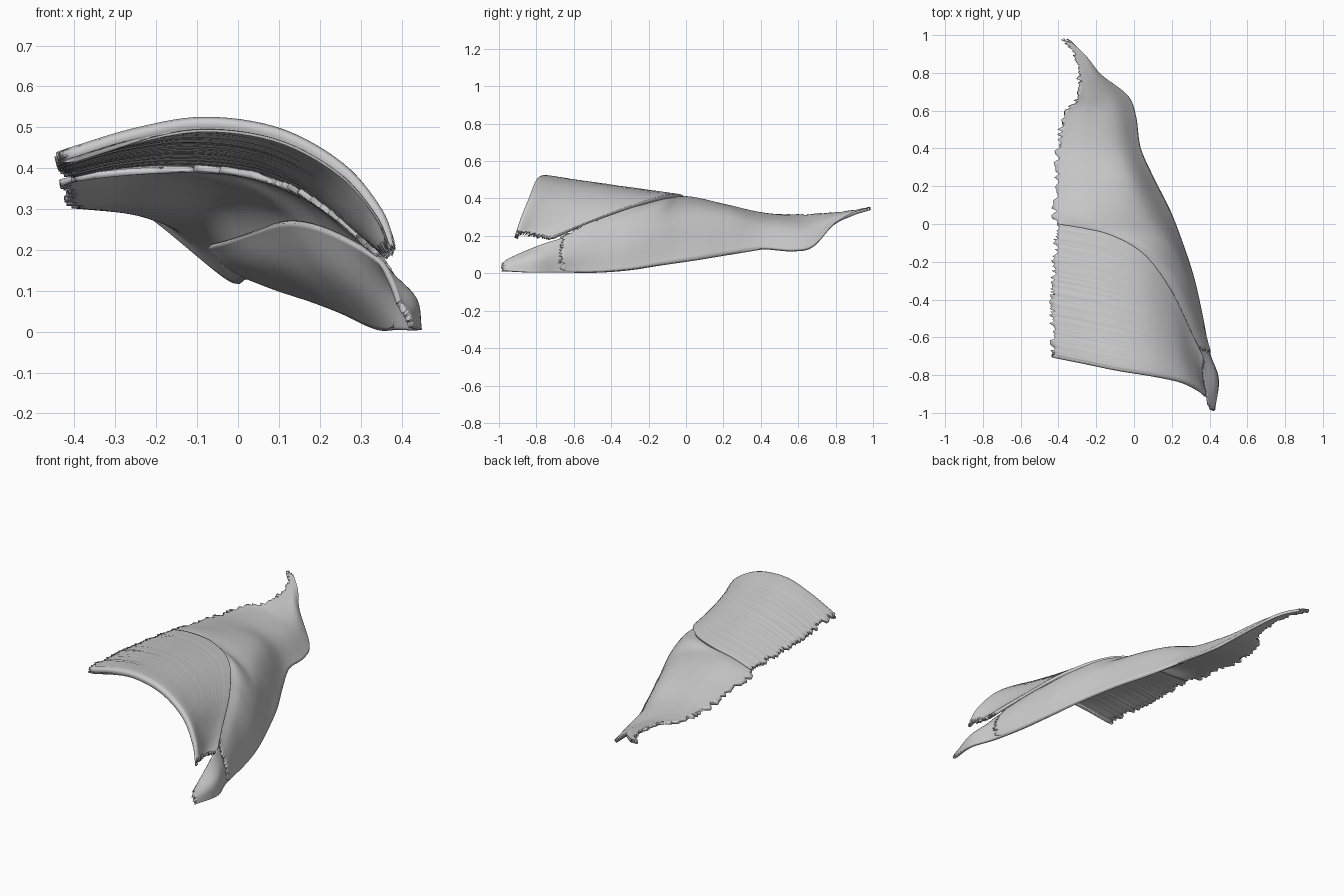
import bpy, random
from mathutils import Vector

if "Cube" in bpy.data.objects:
    bpy.data.objects.remove(bpy.data.objects["Cube"])

random.seed(4)


def spline(pts, n):
    """Resample a few points into n smooth Catmull-Rom samples."""
    p = [2 * pts[0] - pts[1]] + pts + [2 * pts[-1] - pts[-2]]
    out = []
    for i in range(n):
        s = i / (n - 1) * (len(pts) - 1)
        k = min(int(s), len(pts) - 2)
        t = s - k
        a, b, c, d = p[k:k + 4]
        out.append(0.5 * (2 * b + (c - a) * t + (2 * a - 5 * b + 4 * c - d) * t ** 2
                          + (3 * b - a - 3 * c + d) * t ** 3))
    return out


def fray(edge, inside, amount):
    """Push an edge vertex in or out along its fibre."""
    edge += (edge - inside).normalized() * random.uniform(-amount, amount)


def sheet(name, rows, nu, nv, thick, frayed=(), ripple=0.0):
    """Loft rows of points into a thick sheet; fray the chosen ends."""
    rows = [spline(r, nv) for r in rows]
    cols = [spline([r[j] for r in rows], nu) for j in range(nv)]
    g = [[cols[j][i].copy() for j in range(nv)] for i in range(nu)]
    for i in range(nu):
        w = random.uniform(-ripple, ripple)
        for j in range(nv):
            g[i][j].z += w * (1 - j / (nv - 1))
        if "start" in frayed:
            fray(g[i][0], g[i][2].copy(), .018)
        if "end" in frayed:
            fray(g[i][-1], g[i][-3].copy(), .018)
    for j in range(nv):
        if "first" in frayed:
            fray(g[0][j], g[2][j].copy(), .02)
        if "last" in frayed:
            fray(g[-1][j], g[-3][j].copy(), .02)
    faces = [(i * nv + j, i * nv + j + 1, (i + 1) * nv + j + 1, (i + 1) * nv + j)
             for i in range(nu - 1) for j in range(nv - 1)]
    me = bpy.data.meshes.new(name)
    me.from_pydata([v for r in g for v in r], [], faces)
    ob = bpy.data.objects.new(name, me)
    bpy.context.collection.objects.link(ob)
    m = ob.modifiers.new("thickness", "SOLIDIFY")
    m.thickness, m.offset = thick, 0
    bpy.context.view_layer.objects.active = ob
    ob.select_set(True)
    bpy.ops.object.shade_smooth_by_angle(angle=0.9)
    ob.select_set(False)
    return ob


# Upper muscle head: fibres arch from the straight inner border to the tendon
front = [(-.425, -.685, .435), (-.25, -.72, .488), (-.08, -.755, .515), (.1, -.785, .488),
         (.25, -.82, .405), (.34, -.865, .30), (.375, -.895, .215)]
back = [(-.40, 0, .385), (-.28, -.02, .407), (-.12, -.06, .414), (.05, -.16, .395),
        (.19, -.35, .335), (.295, -.57, .25), (.365, -.71, .19)]
rows = []
for k in range(6):
    t = k / 5
    bow = Vector((-.015 * 4 * t * (1 - t), 0, 0))
    rows.append([Vector(a).lerp(Vector(b), t) + bow for a, b in zip(front, back)])
# front rim rolls slightly under
rows.insert(0, [v + Vector((0, -.012, -.022)) for v in rows[0]])
sheet("upper_muscle_head", rows, 110, 40, .02, ("start", "end"), .0012)

# Lower muscle head, outer layer: y at both ends, then four (x, z) points per row
outer = [
    (.975, .965, -.375, .345, -.36, .343, -.345, .341, -.33, .34),
    (.90, .89, -.31, .33, -.29, .327, -.275, .322, -.255, .315),
    (.80, .79, -.29, .318, -.25, .31, -.21, .295, -.18, .26),
    (.68, .68, -.29, .308, -.21, .285, -.12, .235, -.04, .145),
    (.57, .57, -.37, .307, -.24, .292, -.10, .24, .005, .122),
    (.40, .40, -.405, .315, -.25, .315, -.08, .265, .03, .132),
    (.20, .24, -.405, .345, -.23, .36, -.02, .31, .10, .105),
    (-.02, .06, -.395, .376, -.20, .402, .06, .315, .19, .075),
    (-.10, -.14, -.09, .400, .06, .368, .19, .245, .265, .045),
    (-.25, -.30, .10, .365, .20, .30, .275, .18, .315, .02),
    (-.45, -.48, .225, .295, .29, .225, .335, .12, .355, .007),
    (-.66, -.67, .335, .20, .37, .145, .395, .08, .39, .01),
]
rows = [[Vector((r[2 + 2 * i], r[0] + (r[1] - r[0]) * i / 3, r[3 + 2 * i])) for i in range(4)]
        for r in outer]
sheet("lower_muscle_head", rows, 140, 36, .016, ("start", "first", "last"))

# Folded inner layer behind the outer margin, running on to the tendon tip
inner = [
    (-.97, .395, .065, .415, .04, .425, .012),
    (-.82, .37, .13, .43, .08, .442, .004),
    (-.68, .34, .18, .385, .095, .395, .005),
    (-.48, .26, .23, .295, .12, .355, .006),
    (-.30, .18, .262, .225, .145, .315, .02),
    (-.14, .11, .268, .175, .15, .265, .045),
    (.06, .04, .245, .09, .165, .19, .075),
    (.24, -.03, .22, .02, .165, .10, .105),
    (.40, -.07, .21, -.03, .165, .03, .132),
]
rows = [[Vector((r[1 + 2 * i], r[0], r[2 + 2 * i])) for i in range(3)] for r in inner]
sheet("folded_inner_layer", rows, 90, 24, .014, ("first",))
